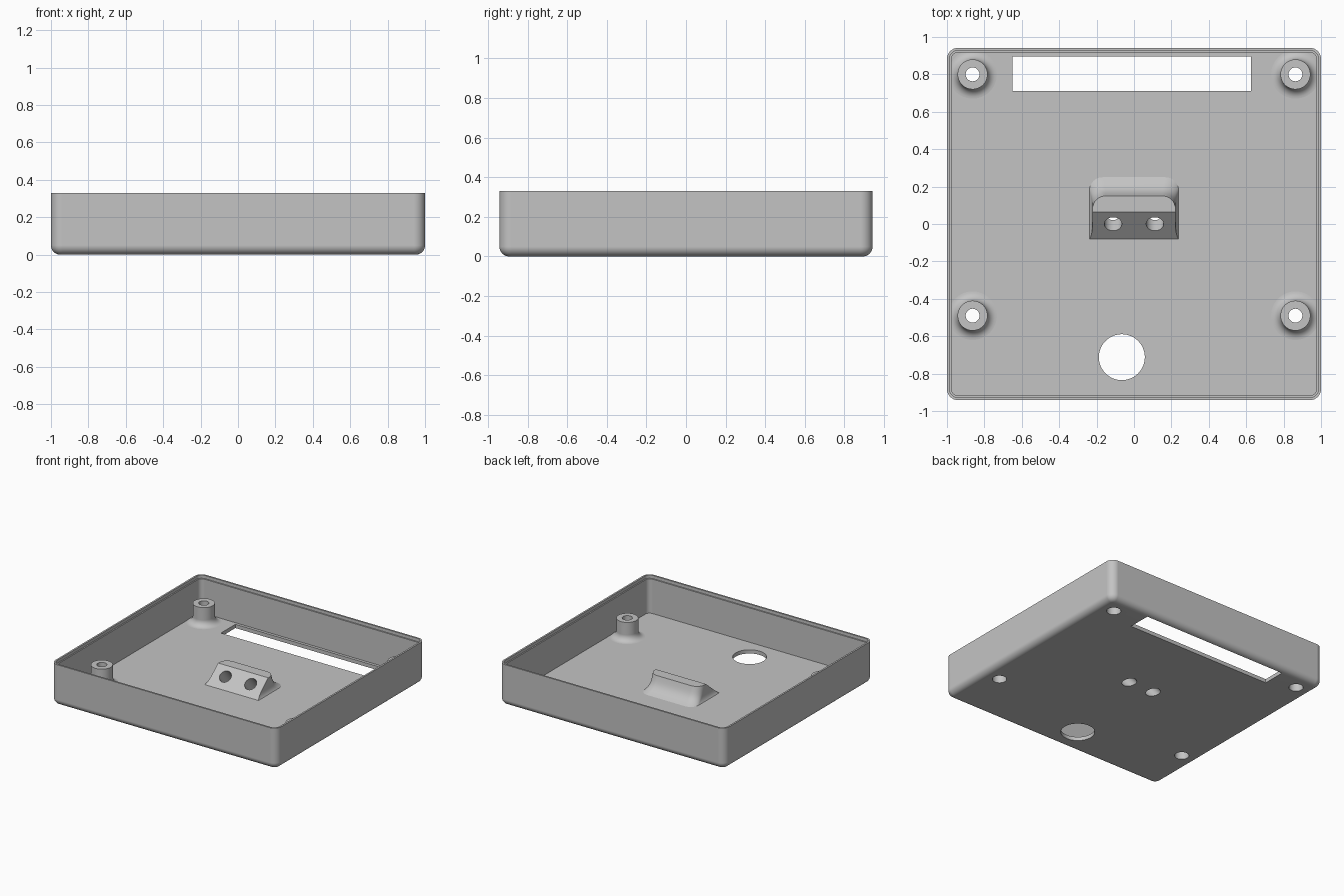
import bpy, bmesh
from math import sin, cos, pi, atan2, radians

if "Cube" in bpy.data.objects:
    bpy.data.objects.remove(bpy.data.objects["Cube"])

HX, HY, H, FLOOR = 1.0, 0.942, 0.33, 0.03
POST_HEIGHT, BORE, SCREW = 0.18, 0.052, 0.037

grey = bpy.data.materials.new("plain_grey")
grey.use_nodes = True
grey.diffuse_color = (0.55, 0.55, 0.55, 1)
grey.node_tree.nodes["Principled BSDF"].inputs["Base Color"].default_value = (0.55, 0.55, 0.55, 1)


def loft(name, loops, caps=True, cyclic=False):
    """Skin a stack of equal-length closed loops."""
    bm = bmesh.new()
    rings = [[bm.verts.new(p) for p in loop] for loop in loops]
    n = len(rings[0])
    pairs = list(zip(rings, rings[1:]))
    for a, b in pairs:
        for i in range(n):
            j = (i + 1) % n
            bm.faces.new((a[i], a[j], b[j], b[i]))
    if caps:
        bm.faces.new(rings[0][::-1])
        bm.faces.new(rings[-1])
    bmesh.ops.recalc_face_normals(bm, faces=bm.faces)
    mesh = bpy.data.meshes.new(name)
    bm.to_mesh(mesh)
    bm.free()
    mesh.materials.append(grey)
    obj = bpy.data.objects.new(name, mesh)
    bpy.context.collection.objects.link(obj)
    return obj


def corner(cx, cy, r, start, z, steps=8):
    return [(cx + r * cos(start + pi / 2 * i / steps),
             cy + r * sin(start + pi / 2 * i / steps), z) for i in range(steps + 1)]


def rounded_rect(inset, z, radius=0.06):
    r = max(radius - inset, 0.012)
    x, y = HX - inset - r, HY - inset - r
    return [p for k, (sx, sy) in enumerate([(1, 1), (-1, 1), (-1, -1), (1, -1)])
            for p in corner(sx * x, sy * y, r, k * pi / 2, z)]


def circle(x, y, r, z, n=48):
    return [(x + r * cos(2 * pi * i / n), y + r * sin(2 * pi * i / n), z) for i in range(n)]


def cut(obj, cutter):
    mod = obj.modifiers.new("cut", "BOOLEAN")
    mod.operation, mod.solver, mod.object = "DIFFERENCE", "EXACT", cutter
    bpy.context.view_layer.objects.active = obj
    bpy.ops.object.modifier_apply(modifier=mod.name)


def finish(obj):
    bpy.ops.object.select_all(action="DESELECT")
    obj.select_set(True)
    bpy.context.view_layer.objects.active = obj
    bpy.ops.object.shade_smooth_by_angle(angle=radians(30))
    obj.modifiers.new("flat_face_normals", "WEIGHTED_NORMAL").keep_sharp = True


# Tray: rounded lower edge, straight walls, stepped rim, flat floor
R = 0.05
loops = [rounded_rect(R * (1 - sin(a)), R * (1 - cos(a)))
         for a in [pi / 2 * i / 8 for i in range(9)]]
loops += [rounded_rect(i, z) for i, z in
          [(0, H), (0.014, H), (0.014, H - 0.025), (0.024, H - 0.025), (0.024, FLOOR)]]
tray = loft("tray", loops)

# Sloped bracket with a rounded, flared back
TOP, FRONT, RIDGE = 0.152, -0.08, 0.065
levels = []
for i in range(11):
    u = (i / 10) ** 1.6
    z = FLOOR + (TOP - FLOOR) * u
    front = FRONT + (RIDGE - FRONT) * u
    back = 0.15 + 0.04 * (1 - u) + 0.06 * (1 - u) ** 4
    half = 0.222 + 0.016 * (1 - u) ** 6
    r = 0.07
    levels.append([(-half, front, z), (half, front, z)]
                  + corner(half - r, back - r, r, 0, z)
                  + corner(-half + r, back - r, r, pi / 2, z))
bracket = loft("sloped_bracket", levels)

# Screw posts with a fillet at the foot and a stepped bore
posts = []
for side in (-1, 1):
    for end, y in (("back", 0.80), ("front", -0.49)):
        x = side * 0.863
        foot = [(0.13 - 0.05 * sin(a), FLOOR + 0.05 * (1 - cos(a)))
                for a in [pi / 2 * i / 8 for i in range(9)]]
        profile = foot + [(0.08, POST_HEIGHT), (SCREW, POST_HEIGHT),
                          (SCREW, 0.10), (BORE, 0.10), (BORE, FLOOR)]
        name = f"{end}_{'left' if side > 0 else 'right'}_post"
        posts.append((x, y, loft(name, [circle(x, y, r, z) for r, z in profile], caps=False)))

# Holes through the floor
cutters = [loft("post_cutter", [circle(x, y, BORE, -0.1), circle(x, y, BORE, 0.1)])
           for x, y, _ in posts]
cutters.append(loft("round_cutter", [circle(-0.065, -0.712, 0.123, z) for z in (-0.1, 0.1)]))
x0, x1, y0, y1 = -0.65, 0.625, 0.712, 0.895
cutters.append(loft("slot_cutter", [[(x0, y0, z), (x1, y0, z), (x1, y1, z), (x0, y1, z)]
                                    for z in (-0.1, 0.1)]))

# Twin bores square to the bracket's sloped face, through the floor
tilt = atan2(TOP - FLOOR, RIDGE - FRONT)
bores = []
for x in (-0.112, 0.112):
    bore = loft("bore_cutter", [circle(0, 0, 0.047, z) for z in (-0.25, 0.15)])
    bore.location = (x, 0, FLOOR - FRONT * (TOP - FLOOR) / (RIDGE - FRONT))
    bore.rotation_euler.x = tilt
    bores.append(bore)
bpy.context.view_layer.update()

for c in cutters + bores:
    c.hide_render = True
    cut(tray, c)
for c in bores:
    cut(bracket, c)
for c in cutters + bores:
    bpy.data.objects.remove(c)

for obj in [tray, bracket] + [p[2] for p in posts]:
    finish(obj)
